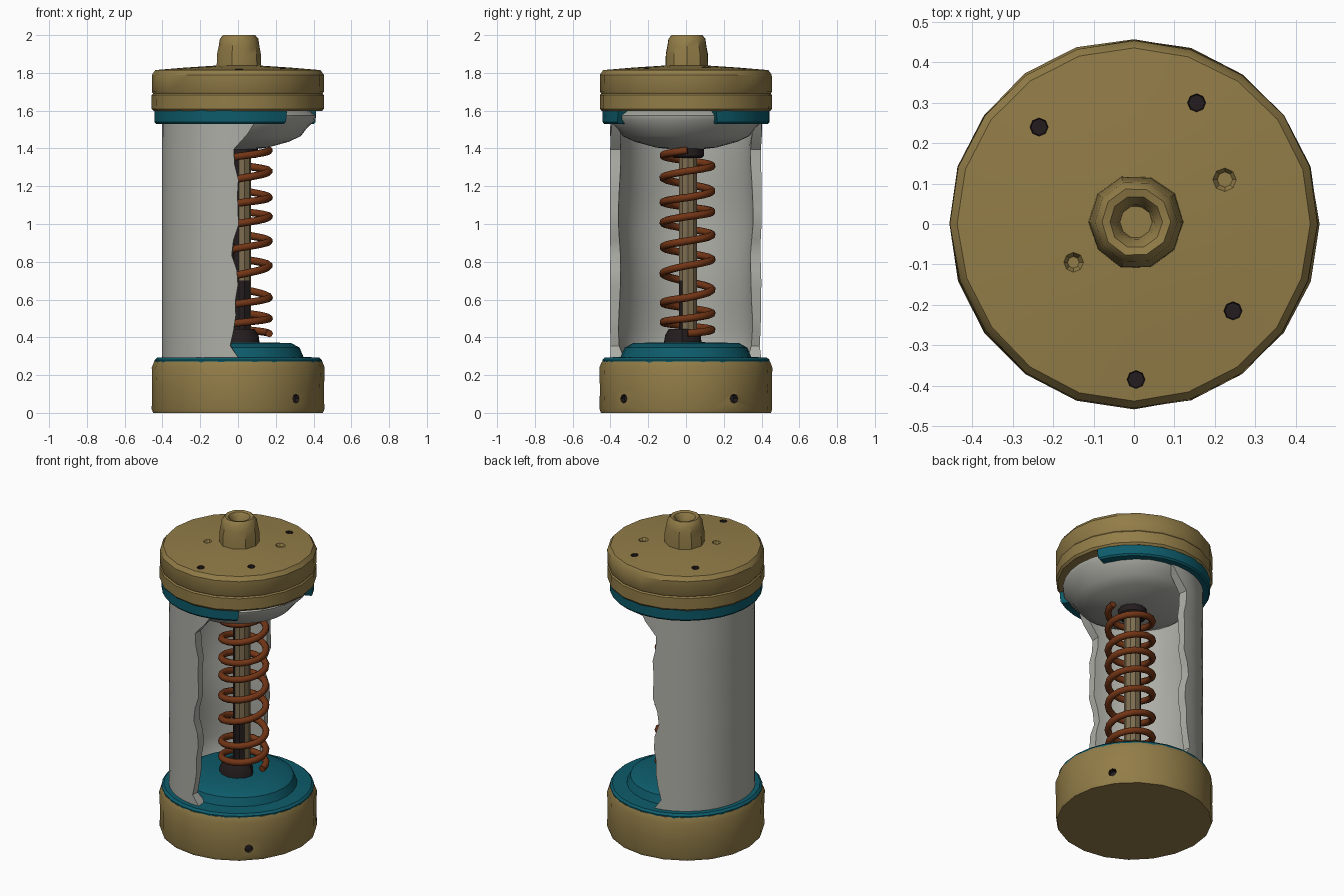
import bpy, bmesh, math
from mathutils import Vector

if "Cube" in bpy.data.objects:
    bpy.data.objects.remove(bpy.data.objects["Cube"])


def material(name, rgb):
    m = bpy.data.materials.new(name)
    m.diffuse_color = (*rgb, 1)
    m.use_nodes = True
    m.node_tree.nodes["Principled BSDF"].inputs["Base Color"].default_value = m.diffuse_color
    return m


BRASS = material("aged brass", (0.29, 0.205, 0.065))
TEAL = material("teal paint", (0.004, 0.105, 0.145))
GREY = material("grey shell", (0.42, 0.42, 0.385))
RUST = material("rusty copper", (0.17, 0.036, 0.008))
DARK = material("dark grime", (0.018, 0.012, 0.013))
TAN = material("dull rod metal", (0.21, 0.155, 0.08))


def finish(bm, name, mats, angle=35):
    bmesh.ops.recalc_face_normals(bm, faces=bm.faces)
    me = bpy.data.meshes.new(name)
    bm.to_mesh(me)
    bm.free()
    ob = bpy.data.objects.new(name, me)
    bpy.context.collection.objects.link(ob)
    for m in mats:
        me.materials.append(m)
    smooth(ob, angle)
    return ob


def smooth(ob, angle=35):
    bpy.ops.object.select_all(action='DESELECT')
    ob.select_set(True)
    bpy.context.view_layer.objects.active = ob
    bpy.ops.object.shade_smooth_by_angle(angle=math.radians(angle))


def loft(bm, loops):
    """Bridge closed point loops and cap both ends."""
    rows = [[bm.verts.new(p) for p in loop] for loop in loops]
    n = len(rows[0])
    for a, b in zip(rows, rows[1:]):
        for i in range(n):
            j = (i + 1) % n
            bm.faces.new((a[i], a[j], b[j], b[i]))
    bm.faces.new(rows[0][::-1])
    bm.faces.new(rows[-1])


def lathe(name, profile, segs, mats, centre=(0, 0), dent=0.0, angle=35):
    bm = bmesh.new()
    loops = []
    for r, z in profile:
        loop = []
        for i in range(segs):
            a = 2 * math.pi * i / segs
            k = 1 + dent * (math.sin(3 * a + 7 * z) + 0.6 * math.sin(5 * a - 11 * z))
            loop.append((centre[0] + r * k * math.cos(a), centre[1] + r * k * math.sin(a), z))
        loops.append(loop)
    loft(bm, loops)
    return finish(bm, name, mats, angle)


def arc_wall(name, rows, segs, mat):
    """Partial tube; each row is (z, outer r, inner r, start deg, end deg)."""
    bm = bmesh.new()
    loops = []
    for z, ro, ri, a0, a1 in rows:
        angs = [math.radians(a0 + (a1 - a0) * i / segs) for i in range(segs + 1)]
        loops.append([(ro * math.cos(a), ro * math.sin(a), z) for a in angs] +
                     [(ri * math.cos(a), ri * math.sin(a), z) for a in reversed(angs)])
    loft(bm, loops)
    return finish(bm, name, [mat])


def cut(target, pos, direction, r1, r2, depth, index):
    """Carve a small octagonal pit; its faces take the given material slot."""
    bm = bmesh.new()
    bmesh.ops.create_cone(bm, cap_ends=True, segments=8, radius1=r2, radius2=r1, depth=2 * depth)
    for f in bm.faces:
        f.material_index = index
    me = bpy.data.meshes.new("pit_cutter")
    bm.to_mesh(me)
    bm.free()
    cutter = bpy.data.objects.new("pit_cutter", me)
    bpy.context.collection.objects.link(cutter)
    for m in (BRASS, DARK):
        me.materials.append(m)
    cutter.hide_render = True
    cutter.location = pos
    cutter.rotation_euler = Vector(direction).to_track_quat('Z', 'Y').to_euler()
    mod = target.modifiers.new("pit", 'BOOLEAN')
    mod.operation, mod.solver, mod.object = 'DIFFERENCE', 'EXACT', cutter
    bpy.context.view_layer.objects.active = target
    bpy.ops.object.modifier_apply(modifier=mod.name)
    bpy.data.objects.remove(cutter)


# Bottom cap with two side holes
base = lathe("bottom_cap", [(0.45, 0), (0.457, 0.02), (0.455, 0.13), (0.458, 0.24), (0.445, 0.272)],
             20, [BRASS, DARK], dent=0.004)
for deg in (-47, 34):
    d = Vector((math.cos(math.radians(deg)), math.sin(math.radians(deg)), 0))
    cut(base, d * 0.455 + Vector((0, 0, 0.075)), d, 0.027, 0.022, 0.03, 1)
smooth(base)

# Teal floor plate with raised seat
lathe("floor_plate", [(0.44, 0.25), (0.443, 0.28), (0.43, 0.292), (0.345, 0.297), (0.325, 0.345),
                      (0.28, 0.37), (0.1, 0.374)], 28, [TEAL], dent=0.004)

# Half-open shell with a ragged edge
rows = []
for i in range(17):
    t = i / 16
    z = 0.275 + 1.28 * t
    rag = 2 * math.sin(17 * t) + 1.5 * math.sin(31 * t)
    flare = max(0, (t - 0.88) / 0.12) * 12 + max(0, (0.06 - t) / 0.06) * 5
    inner = 0.352 + 0.006 * math.sin(13 * t) - max(0, 0.05 - t) * 0.6
    rows.append((z, 0.402, inner, 101 - 5 * t - flare + rag, 267 + 3 * t + flare - rag))
arc_wall("broken_shell", rows, 22, GREY)

# Grey domed ceiling under the top cap
lathe("ceiling_dome", [(0.06, 1.393), (0.16, 1.405), (0.27, 1.435), (0.335, 1.465), (0.365, 1.505),
                       (0.41, 1.55), (0.415, 1.575), (0.36, 1.61)], 28, [GREY], dent=0.013, angle=50)

# Teal collar ring, broken away at the front right
arc_wall("upper_ring", [(1.53, 0.435, 0.38, 23, 304), (1.54, 0.443, 0.38, 22, 305),
                        (1.61, 0.443, 0.38, 21, 306)], 28, TEAL)

# Top cap with groove, holes and dimples
cap = lathe("top_cap", [(0.445, 1.597), (0.456, 1.61), (0.456, 1.682), (0.449, 1.69), (0.455, 1.70),
                        (0.455, 1.79), (0.437, 1.815), (0.28, 1.828), (0.10, 1.84)],
            20, [BRASS, DARK], dent=0.004)
for x, y in ((-0.235, 0.24), (0.155, 0.30), (0.245, -0.215), (0.005, -0.385)):
    cut(cap, (x, y, 1.823), (0, 0, 1), 0.025, 0.02, 0.035, 1)
for x, y, r in ((0.225, 0.11, 0.042), (-0.15, -0.095, 0.032)):
    cut(cap, (x, y, 1.832), (0, 0, 1), r, r * 0.45, 0.018, 0)
smooth(cap)

# Valve nozzle with a recessed bore
lathe("nozzle", [(0.118, 1.82), (0.116, 1.90), (0.108, 1.94), (0.102, 1.98), (0.085, 2.0),
                 (0.065, 1.995), (0.046, 1.965), (0.04, 1.93)], 10, [BRASS], centre=(0.005, 0.005),
      dent=0.01)

# Central rod, grimy on the side facing the shell
rod = lathe("central_rod", [(0.05, 0.36), (0.05, 0.7), (0.05, 1.41)], 10, [TAN, DARK], centre=(0.02, 0.01))
for f in rod.data.polygons:
    if f.normal.x < -0.2 or (f.center.z < 0.7 and f.normal.y < -0.7):
        f.material_index = 1

# Dark collars at both rod ends
lathe("lower_collar", [(0.10, 0.365), (0.095, 0.41), (0.075, 0.445)], 12, [DARK], centre=(0.01, -0.02), dent=0.05)
lathe("upper_collar", [(0.075, 1.35), (0.085, 1.36), (0.085, 1.41)], 12, [DARK], centre=(0.02, 0.01))

# Unevenly stretched coil spring
heights = [0.42, 0.50, 0.61, 0.78, 0.91, 1.04, 1.14, 1.28, 1.39]
points = []
for k in range((len(heights) - 1) * 18 + 1):
    t = k / 18
    i = min(int(t), len(heights) - 2)
    z = heights[i] + (heights[i + 1] - heights[i]) * (t - i)
    a = 2 * math.pi * t
    points.append((0.035 + 0.13 * math.cos(a), 0.008 + 0.13 * math.sin(a), z, 1))
cu = bpy.data.curves.new("coil_spring", 'CURVE')
cu.dimensions = '3D'
cu.bevel_depth = 0.02
cu.bevel_resolution = 2
cu.use_fill_caps = True
sp = cu.splines.new('POLY')
sp.points.add(len(points) - 1)
for p, co in zip(sp.points, points):
    p.co = co
cu.materials.append(RUST)
spring = bpy.data.objects.new("coil_spring", cu)
bpy.context.collection.objects.link(spring)
bpy.ops.object.select_all(action='DESELECT')
spring.select_set(True)
bpy.context.view_layer.objects.active = spring
bpy.ops.object.convert(target='MESH')
smooth(bpy.context.view_layer.objects.active, 60)
